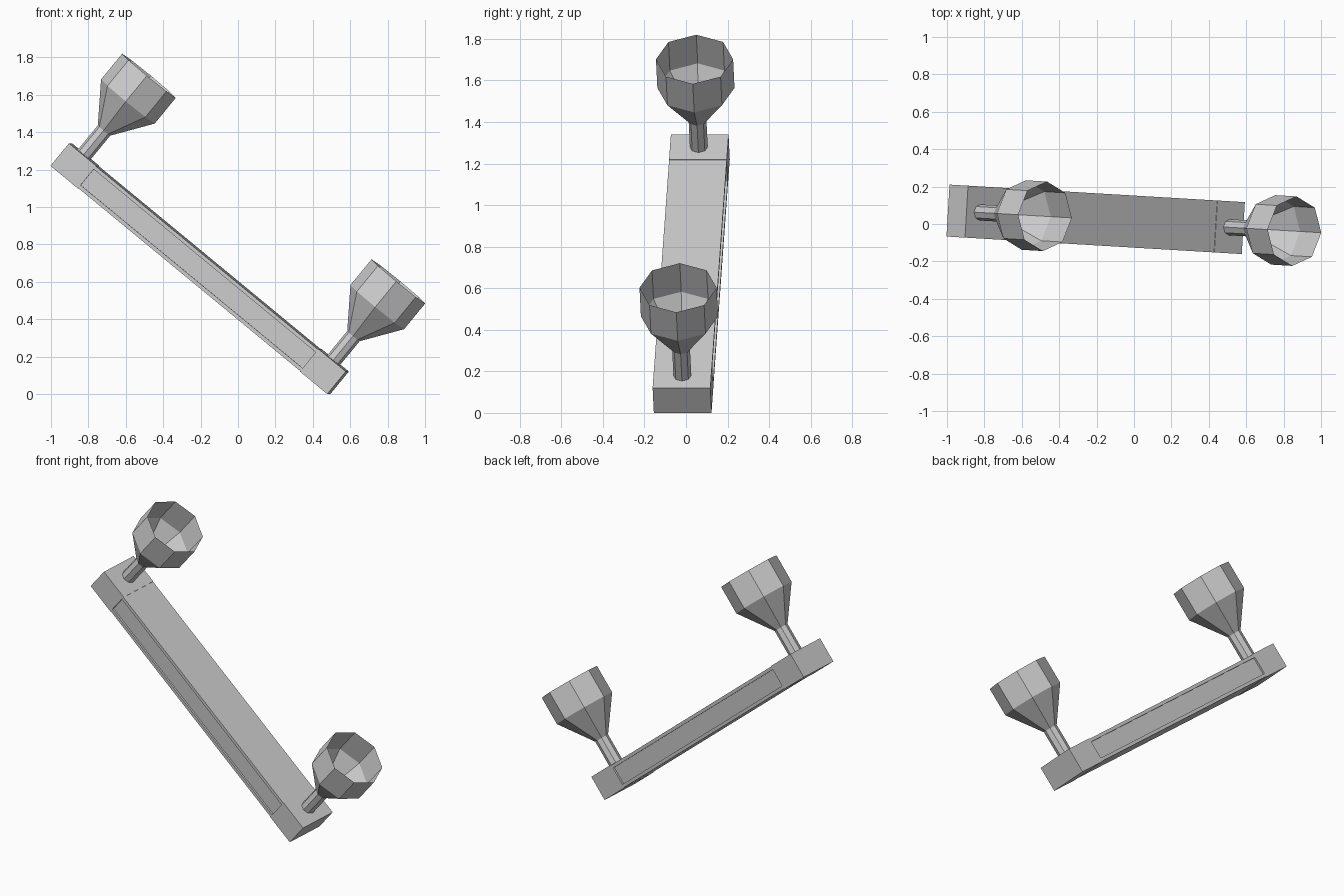
import bpy, bmesh, math
from mathutils import Matrix, Vector

cube = bpy.data.objects.get("Cube")
if cube:
    bpy.data.objects.remove(cube)

# Single flat colour
grey = bpy.data.materials.new("plain_grey")
grey.use_nodes = True
color = (0.6, 0.6, 0.6, 1)
grey.diffuse_color = color
grey.node_tree.nodes["Principled BSDF"].inputs["Base Color"].default_value = color

# The whole fixture is tilted down to the right and turned slightly
POSE = (Matrix.Translation((-0.205, 0.025, 0.67))
        @ Matrix.Rotation(math.radians(-3.4), 4, 'Z')
        @ Matrix.Rotation(math.radians(39.45), 4, 'Y'))

LENGTH, WIDTH, THICK, BLOCK = 1.92, 0.278, 0.156, 0.19


def finish(name, bm):
    bmesh.ops.transform(bm, matrix=POSE, verts=bm.verts)
    mesh = bpy.data.meshes.new(name)
    bm.to_mesh(mesh)
    bm.free()
    mesh.materials.append(grey)
    obj = bpy.data.objects.new(name, mesh)
    bpy.context.collection.objects.link(obj)
    return obj


def box(name, center, size):
    bm = bmesh.new()
    bmesh.ops.create_cube(bm, size=1)
    bmesh.ops.scale(bm, vec=size, verts=bm.verts)
    bmesh.ops.translate(bm, vec=center, verts=bm.verts)
    return finish(name, bm)


def lathe(name, x, profile, sides=8, cap=False):
    """Open faceted tube around the local z axis at the given x."""
    bm = bmesh.new()
    rings = []
    for r, z in profile:
        angles = [2 * math.pi * i / sides for i in range(sides)]
        rings.append([bm.verts.new((x + r * math.cos(a), r * math.sin(a), z))
                      for a in angles])
    for low, high in zip(rings, rings[1:]):
        for i in range(sides):
            j = (i + 1) % sides
            bm.faces.new((low[i], low[j], high[j], high[i]))
    if cap:
        bm.faces.new(rings[-1])
    return finish(name, bm)


# Long bar: recessed core between two thin plates
middle = LENGTH - 2 * BLOCK
plate = 0.02
reach = THICK / 2 - 0.003
box("bar_core", (0, 0, 0), (middle, WIDTH - 0.024, 2 * (reach - plate)))
for name, s in (("upper_plate", 1), ("lower_plate", -1)):
    box(name, (0, 0, s * (reach - plate / 2)), (middle, WIDTH, plate))

# End blocks, each carrying a stem and an open cup
top = THICK / 2
neck, shoulder, rim = top + 0.167, top + 0.368, top + 0.546
for side, s in (("right", -1), ("left", 1)):
    x = s * (LENGTH - BLOCK) / 2
    box(side + "_end_block", (x, 0, 0), (BLOCK, WIDTH, THICK))
    lathe(side + "_stem", x, [(0.043, top), (0.043, neck)], cap=True)
    lathe(side + "_cup", x, [(0.043, neck), (0.186, shoulder), (0.186, rim)])
